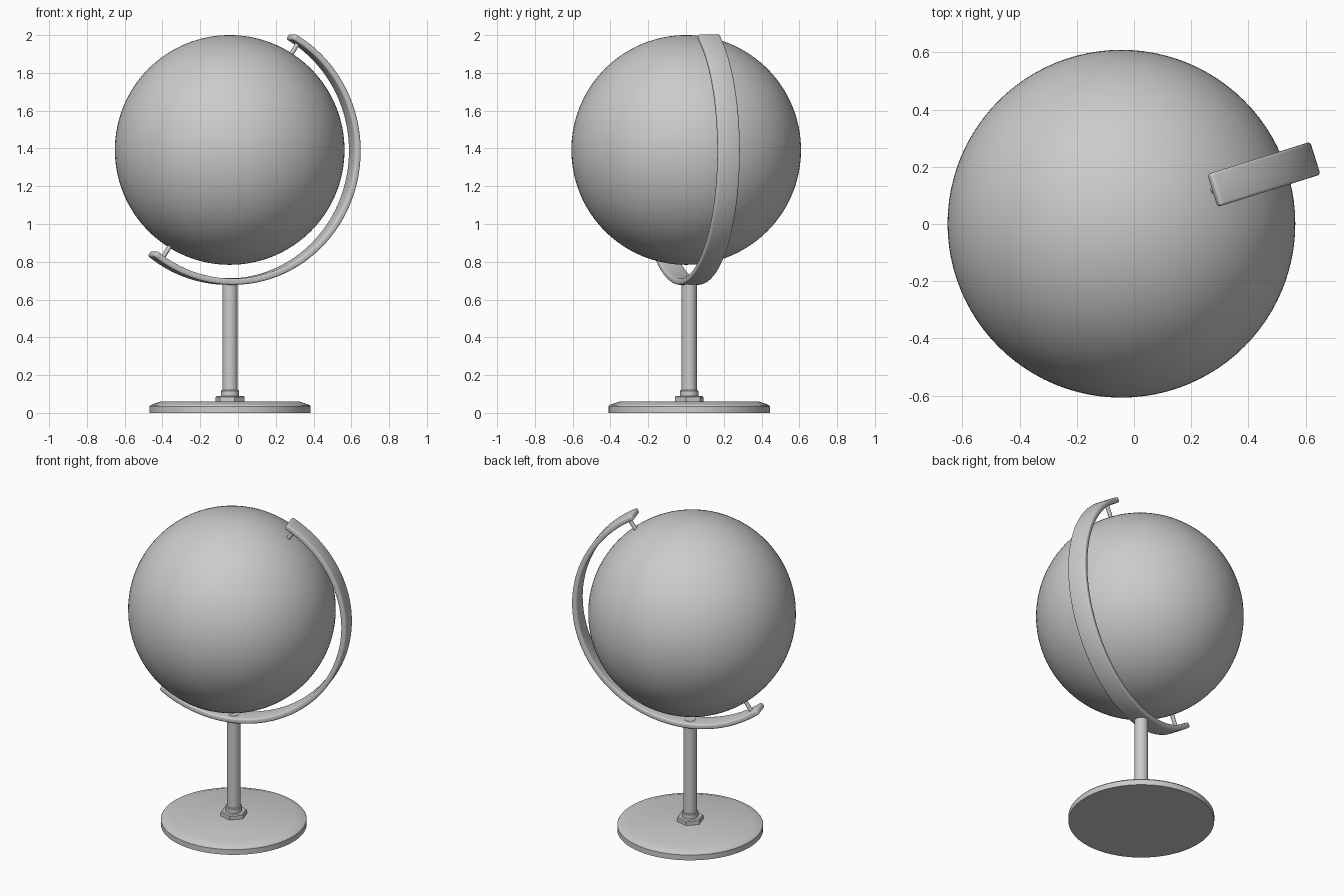
import bpy, bmesh
from math import radians, cos, sin, pi
from mathutils import Vector

if "Cube" in bpy.data.objects:
    bpy.data.objects.remove(bpy.data.objects["Cube"])

AX, AY = -0.042, 0.017          # stand axis
TURN = radians(17.5)            # heading of the meridian arm
U = Vector((cos(TURN), sin(TURN), 0))
V = Vector((-sin(TURN), cos(TURN), 0))
Z = Vector((0, 0, 1))
C = Vector((AX, AY, 1.387))     # arm centre


def finish(name, bm, bevel=0.0, segments=3, angle=35):
    bmesh.ops.recalc_face_normals(bm, faces=bm.faces[:])
    me = bpy.data.meshes.new(name)
    bm.to_mesh(me)
    bm.free()
    ob = bpy.data.objects.new(name, me)
    bpy.context.collection.objects.link(ob)
    bpy.ops.object.select_all(action='DESELECT')
    bpy.context.view_layer.objects.active = ob
    ob.select_set(True)
    if bevel:
        mod = ob.modifiers.new("bevel", 'BEVEL')
        mod.width, mod.segments = bevel, segments
        mod.limit_method, mod.angle_limit = 'ANGLE', radians(40)
        bpy.ops.object.modifier_apply(modifier=mod.name)
    bpy.ops.object.shade_smooth_by_angle(angle=radians(angle))
    return ob


def lathe(name, profile, sides=64, spin=0.0, **kw):
    """Closed solid of revolution about the stand axis from (radius, z) points."""
    bm = bmesh.new()
    rings = [[bm.verts.new((AX + r * cos(spin + 2 * pi * i / sides),
                            AY + r * sin(spin + 2 * pi * i / sides), z))
              for i in range(sides)] for r, z in profile]
    for a, b in zip(rings, rings[1:]):
        for i in range(sides):
            j = (i + 1) % sides
            bm.faces.new((a[i], a[j], b[j], b[i]))
    bm.faces.new(rings[0][::-1])
    bm.faces.new(rings[-1])
    return finish(name, bm, **kw)


def radial(a):
    return U * cos(a) + Z * sin(a)


# Stand
lathe("base", [(0.427, 0), (0.427, 0.034), (0.422, 0.041), (0.41, 0.046),
               (0.368, 0.06)], sides=96, angle=30)
lathe("base_nut", [(0.079, 0.055), (0.079, 0.084), (0.073, 0.09)], sides=6,
      spin=TURN + pi / 6, angle=20)
lathe("post_collar", [(0.048, 0.085), (0.048, 0.117), (0.044, 0.121)], sides=48)
lathe("post", [(0.04, 0.08), (0.04, 0.69)], sides=48)
lathe("post_cap", [(0.034, 0.68), (0.034, 0.709), (0.03, 0.713)], sides=32)

# Globe ball
bm = bmesh.new()
bmesh.ops.create_uvsphere(bm, u_segments=96, v_segments=64, radius=0.608)
bmesh.ops.translate(bm, verts=bm.verts[:], vec=(-0.044, 0.001, 1.392))
finish("globe_ball", bm)

# Meridian arm: rectangular band swept past both poles
R_OUT, R_IN, HALF_W, N = 0.709, 0.676, 0.06, 110
bm = bmesh.new()
rows = []
for i in range(N + 1):
    d = radial(radians(-128.5 + 189.5 * i / N))
    rows.append([bm.verts.new(C + d * r + V * w) for r, w in
                 ((R_OUT, -HALF_W), (R_OUT, HALF_W), (R_IN, HALF_W), (R_IN, -HALF_W))])
for a, b in zip(rows, rows[1:]):
    for k in range(4):
        m = (k + 1) % 4
        bm.faces.new((a[k], a[m], b[m], b[k]))
bm.faces.new(rows[0])
bm.faces.new(rows[-1][::-1])
finish("meridian_arm", bm, bevel=0.01)

# Pole pins joining arm and ball
for name, deg in (("upper_pin", 56.5), ("lower_pin", 236.5)):
    d = radial(radians(deg))
    bm = bmesh.new()
    bmesh.ops.create_cone(bm, cap_ends=True, segments=24, radius1=0.012,
                          radius2=0.012, depth=0.11)
    bmesh.ops.rotate(bm, verts=bm.verts[:], cent=(0, 0, 0),
                     matrix=d.to_track_quat('Z', 'Y').to_matrix())
    bmesh.ops.translate(bm, verts=bm.verts[:], vec=C + d * 0.635)
    finish(name, bm)
